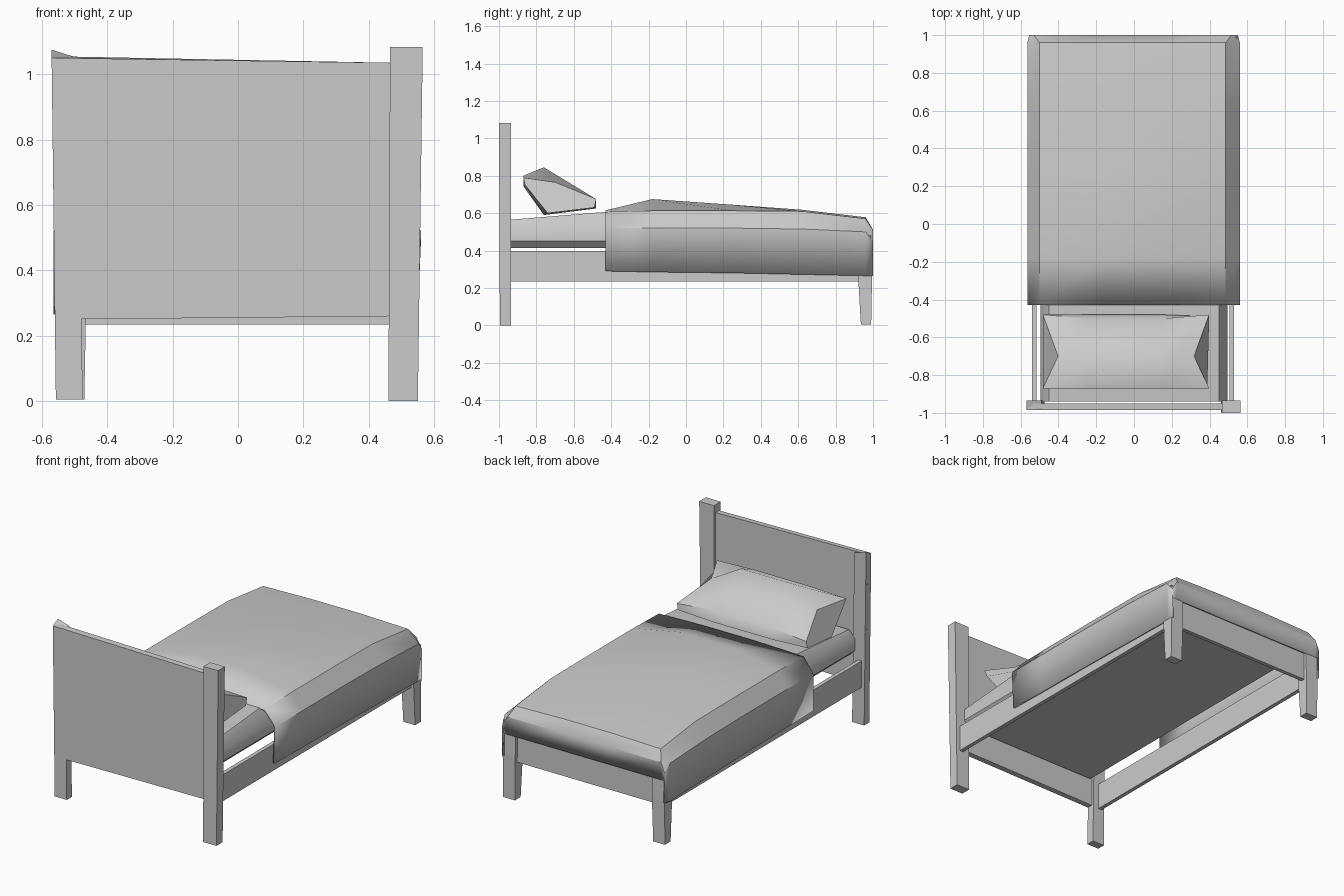
import bpy, bmesh

if "Cube" in bpy.data.objects:
    bpy.data.objects.remove(bpy.data.objects["Cube"])

def make(name, verts, faces, smooth=None):
    me = bpy.data.meshes.new(name)
    me.from_pydata(verts, [], faces)
    ob = bpy.data.objects.new(name, me)
    bpy.context.collection.objects.link(ob)
    if smooth:
        bpy.ops.object.select_all(action='DESELECT')
        ob.select_set(True)
        bpy.context.view_layer.objects.active = ob
        bpy.ops.object.shade_smooth_by_angle(angle=smooth)
    return ob

def loft(name, rings, smooth=None):
    """Closed solid through rings of equal length."""
    n = len(rings[0])
    verts = [p for r in rings for p in r]
    faces = [(k*n+i, k*n+(i+1) % n, (k+1)*n+(i+1) % n, (k+1)*n+i)
             for k in range(len(rings)-1) for i in range(n)]
    faces += [tuple(reversed(range(n))), tuple(range(len(verts)-n, len(verts)))]
    ob = make(name, verts, faces)
    bm = bmesh.new()
    bm.from_mesh(ob.data)
    bmesh.ops.recalc_face_normals(bm, faces=bm.faces)
    bm.to_mesh(ob.data)
    bm.free()
    if smooth:
        bpy.ops.object.select_all(action='DESELECT')
        ob.select_set(True)
        bpy.context.view_layer.objects.active = ob
        bpy.ops.object.shade_smooth_by_angle(angle=smooth)
    return ob

def rect(x0, x1, y0, y1, z):
    return [(x0, y0, z), (x1, y0, z), (x1, y1, z), (x0, y1, z)]

def box(name, x0, x1, y0, y1, z0, z1):
    return loft(name, [rect(x0, x1, y0, y1, z0), rect(x0, x1, y0, y1, z1)])

# headboard panel and its posts
loft("headboard_panel", [
    [(-0.56, -0.985, 0.25), (0.47, -0.985, 0.26), (0.47, -0.95, 0.26), (-0.56, -0.95, 0.25)],
    [(-0.57, -0.985, 1.05), (0.47, -0.985, 1.035), (0.47, -0.95, 1.035), (-0.57, -0.95, 1.055)]])
loft("head_post_right", [rect(0.46, 0.55, -0.995, -0.935, 0),
                         rect(0.465, 0.565, -1.0, -0.935, 1.083)])
loft("head_post_left", [rect(-0.557, -0.475, -0.985, -0.935, 0.005),
    [(-0.57, -0.983, 1.05), (-0.49, -0.983, 1.05), (-0.49, -0.935, 1.05), (-0.57, -0.935, 1.075)]])

# foot legs, tapering downwards
for s, side in ((1, "right"), (-1, "left")):
    a, b = sorted((s*0.47, s*0.55))
    c, d = sorted((s*0.465, s*0.55))
    loft("foot_leg_" + side, [rect(a, b, 0.935, 0.99, 0.005),
                              rect(c, d, 0.92, 0.995, 0.27),
                              rect(c, d, 0.92, 0.99, 0.48)])

# rails
box("rail_right", 0.505, 0.53, -0.95, 0.94, 0.235, 0.397)
box("rail_left", -0.54, -0.515, -0.95, 0.94, 0.235, 0.397)
box("foot_rail", -0.52, 0.52, 0.95, 0.975, 0.235, 0.46)

# mattress with softened shoulders
def mattress_ring(y, top):
    half = [(0.46, 0.415), (0.495, 0.45), (0.495, 0.52), (0.45, top)]
    pts = half + [(-x, z) for x, z in reversed(half)]
    return [(x, y, z) for x, z in pts]
loft("mattress", [mattress_ring(-0.94, 0.565), mattress_ring(-0.45, 0.605),
                  mattress_ring(0.6, 0.60), mattress_ring(0.95, 0.55)], 0.7)

# blanket: y, hem z, shoulder z, edge z, middle z, edge inset
rows = [(-0.43, 0.29, 0.52, 0.607, 0.615, 0.0),
        (-0.18, 0.285, 0.52, 0.613, 0.675, 0.0),
        (0.25, 0.28, 0.52, 0.613, 0.645, 0.0),
        (0.62, 0.272, 0.515, 0.61, 0.618, 0.0),
        (0.96, 0.265, 0.50, 0.57, 0.578, 0.0),
        (1.0, 0.265, 0.45, 0.51, 0.512, 0.03)]
verts, faces = [], []
for y, hem, sh, edge, mid, w in rows:
    prof = [(-0.565 + w/3, hem), (-0.565 + w/3, sh), (-0.50 - w, edge), (-0.16, mid),
            (0.16, mid), (0.485 + w, edge), (0.56 - w/3, sh), (0.55, hem)]
    verts += [(x, y, z) for x, z in prof]
n = 8
for k in range(len(rows)-1):
    for i in range(n-1):
        a = k*n + i
        faces.append((a, a+1, a+n+1, a+n))
# foot drop of the blanket
last, base = (len(rows)-1)*n, len(verts)
for i in range(1, 7):
    verts.append((verts[last+i][0], 0.995, 0.40))
for i in range(1, 6):
    faces.append((last+i, last+i+1, base+i, base+i-1))
blanket = make("blanket", verts, faces, 0.6)
sol = blanket.modifiers.new("thickness", 'SOLIDIFY')
sol.thickness = 0.012
sol.offset = -1

# pillow leaning on the headboard: pinched ends, full middle
end = [(0.44, -0.87, 0.79), (0.36, -0.70, 0.765), (0.44, -0.48, 0.675),
       (0.44, -0.49, 0.63), (0.43, -0.74, 0.60), (0.43, -0.86, 0.75)]
middle = [(-0.87, 0.80), (-0.76, 0.845), (-0.50, 0.685),
          (-0.48, 0.625), (-0.76, 0.59), (-0.87, 0.745)]
off = -0.042
rings = [[(-x + off, y, z) for x, y, z in end],
         [(-0.2 + off, y, z) for y, z in middle],
         [(0.2 + off, y, z) for y, z in middle],
         [(x + off, y, z) for x, y, z in end]]
loft("pillow", rings, 0.7)
